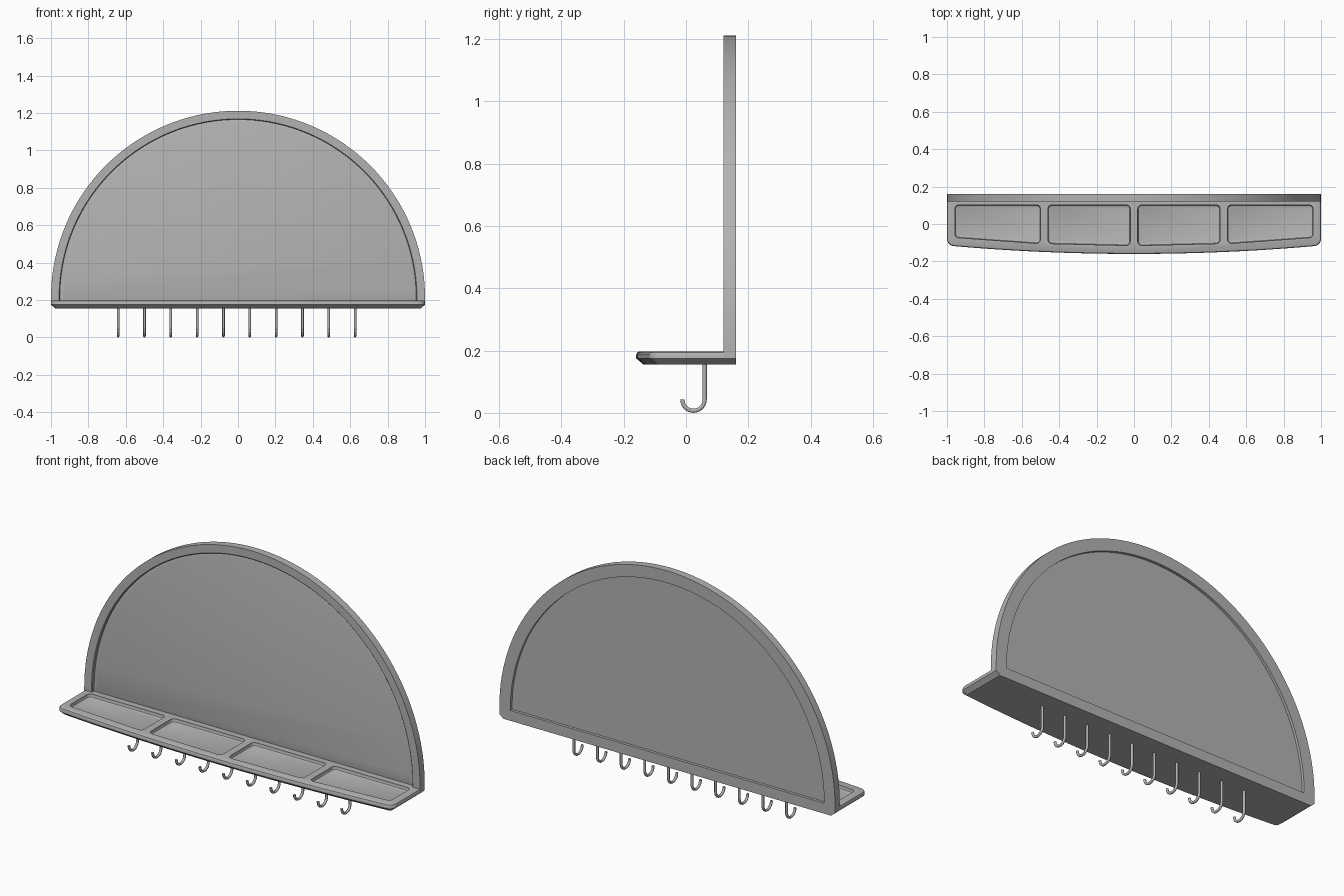
import bpy, bmesh, math

cube = bpy.data.objects.get("Cube")
if cube:
    bpy.data.objects.remove(cube, do_unlink=True)

grey = bpy.data.materials.new("satin grey")
grey.use_nodes = True
COLOUR = (0.45, 0.45, 0.45, 1)
grey.diffuse_color = COLOUR
grey.node_tree.nodes["Principled BSDF"].inputs["Base Color"].default_value = COLOUR


def finish(obj, angle=30):
    bpy.ops.object.select_all(action="DESELECT")
    obj.select_set(True)
    bpy.context.view_layer.objects.active = obj
    bpy.ops.object.shade_smooth_by_angle(angle=math.radians(angle))


def loft(bm, loops):
    """Join equal-length closed loops in order and cap both ends."""
    rings = [[bm.verts.new(p) for p in loop] for loop in loops]
    for a, b in zip(rings, rings[1:]):
        for i in range(len(a)):
            j = (i + 1) % len(a)
            bm.faces.new((a[i], a[j], b[j], b[i]))
    bm.faces.new(rings[0])
    bm.faces.new(rings[-1])


def mesh_object(name, bm):
    bmesh.ops.recalc_face_normals(bm, faces=bm.faces)
    mesh = bpy.data.meshes.new(name)
    bm.to_mesh(mesh)
    bm.free()
    mesh.materials.append(grey)
    obj = bpy.data.objects.new(name, mesh)
    bpy.context.collection.objects.link(obj)
    return obj


# Arched back panel: raised frame with a recessed sheet on both sides
CENTRE_Z = 0.212


def arch(radius, bottom, y, steps=72):
    arc = [(radius * math.cos(math.pi * i / steps), y,
            CENTRE_Z + radius * math.sin(math.pi * i / steps)) for i in range(steps + 1)]
    return arc + [(-radius, y, bottom), (radius, y, bottom)]


bm = bmesh.new()
loft(bm, [arch(r, b, y) for r, b, y in (
    (0.935, 0.211, 0.132), (0.953, 0.195, 0.137), (0.953, 0.195, 0.124),
    (0.957, 0.192, 0.12), (1.0, 0.18, 0.12), (1.0, 0.18, 0.16),
    (0.935, 0.211, 0.16), (0.935, 0.211, 0.145))])
finish(mesh_object("arched_back_panel", bm))


# Bow-fronted shelf with rounded corners and a chamfered underside
def bow(x):
    return -0.16 + 0.045 * x * x


def shelf_outline(inset, z, steps=24):
    radius = 0.04 - inset
    right = []
    for i in range(9):
        a = math.pi / 2 * i / 8
        right.append((0.96 + radius * math.cos(a), bow(0.96) + 0.04 - radius * math.sin(a), z))
    left = [(-x, y, z) for x, y, z in reversed(right)]
    front = []
    for i in range(1, steps):
        x = 0.96 - 1.92 * i / steps
        front.append((x, bow(x) + inset, z))
    return [(1 - inset, 0.16, z)] + right + front + left + [(inset - 1, 0.16, z)]


bm = bmesh.new()
loft(bm, [shelf_outline(i, z) for i, z in (
    (0.024, 0.155), (0.0, 0.175), (0.0, 0.187), (0.003, 0.194), (0.009, 0.197))])
shelf = mesh_object("shelf", bm)


# Four shallow trays sunk into the shelf
def tray_outline(x0, x1, inset, z, radius=0.022):
    points = []
    corners = ((x1, 0.102, 0, -1, -1), (x0, 0.102, 1, 1, -1),
               (x0, bow(x0) + 0.045, 2, 1, 1), (x1, bow(x1) + 0.045, 3, -1, 1))
    r = radius - inset
    for x, y, quarter, sx, sy in corners:
        for i in range(7):
            a = math.pi / 2 * (quarter + i / 6)
            points.append((x + sx * radius + r * math.cos(a),
                           y + sy * radius + r * math.sin(a), z))
    return points


bm = bmesh.new()
for x0, x1 in ((-0.958, -0.5), (-0.46, -0.02), (0.02, 0.46), (0.5, 0.958)):
    loft(bm, [tray_outline(x0, x1, i, z) for i, z in (
        (0.0, 0.21), (0.0, 0.188), (0.003, 0.182), (0.01, 0.179))])
cutter = mesh_object("tray_cutter", bm)
cutter.hide_render = True
cut = shelf.modifiers.new("trays", "BOOLEAN")
cut.operation = "DIFFERENCE"
cut.solver = "EXACT"
cut.object = cutter
bpy.context.view_layer.objects.active = shelf
bpy.ops.object.modifier_apply(modifier=cut.name)
bpy.data.objects.remove(cutter, do_unlink=True)
finish(shelf)


# Row of J-shaped hooks under the shelf
def hook(name, x):
    path = [(x, 0.06, 0.165)]
    for i in range(17):
        a = -math.pi * i / 16
        path.append((x, 0.024 + 0.036 * math.cos(a), 0.043 + 0.036 * math.sin(a)))
    curve = bpy.data.curves.new(name, "CURVE")
    curve.dimensions = "3D"
    curve.bevel_depth = 0.007
    curve.bevel_resolution = 3
    curve.use_fill_caps = True
    spline = curve.splines.new("POLY")
    spline.points.add(len(path) - 1)
    for point, co in zip(spline.points, path):
        point.co = (*co, 1)
    curve.materials.append(grey)
    obj = bpy.data.objects.new(name, curve)
    bpy.context.collection.objects.link(obj)
    bpy.ops.object.select_all(action="DESELECT")
    obj.select_set(True)
    bpy.context.view_layer.objects.active = obj
    bpy.ops.object.convert(target="MESH")
    finish(bpy.context.view_layer.objects.active, 40)


for n in range(10):
    hook(f"hook_{n + 1}", -0.641 + 0.1408 * n)
